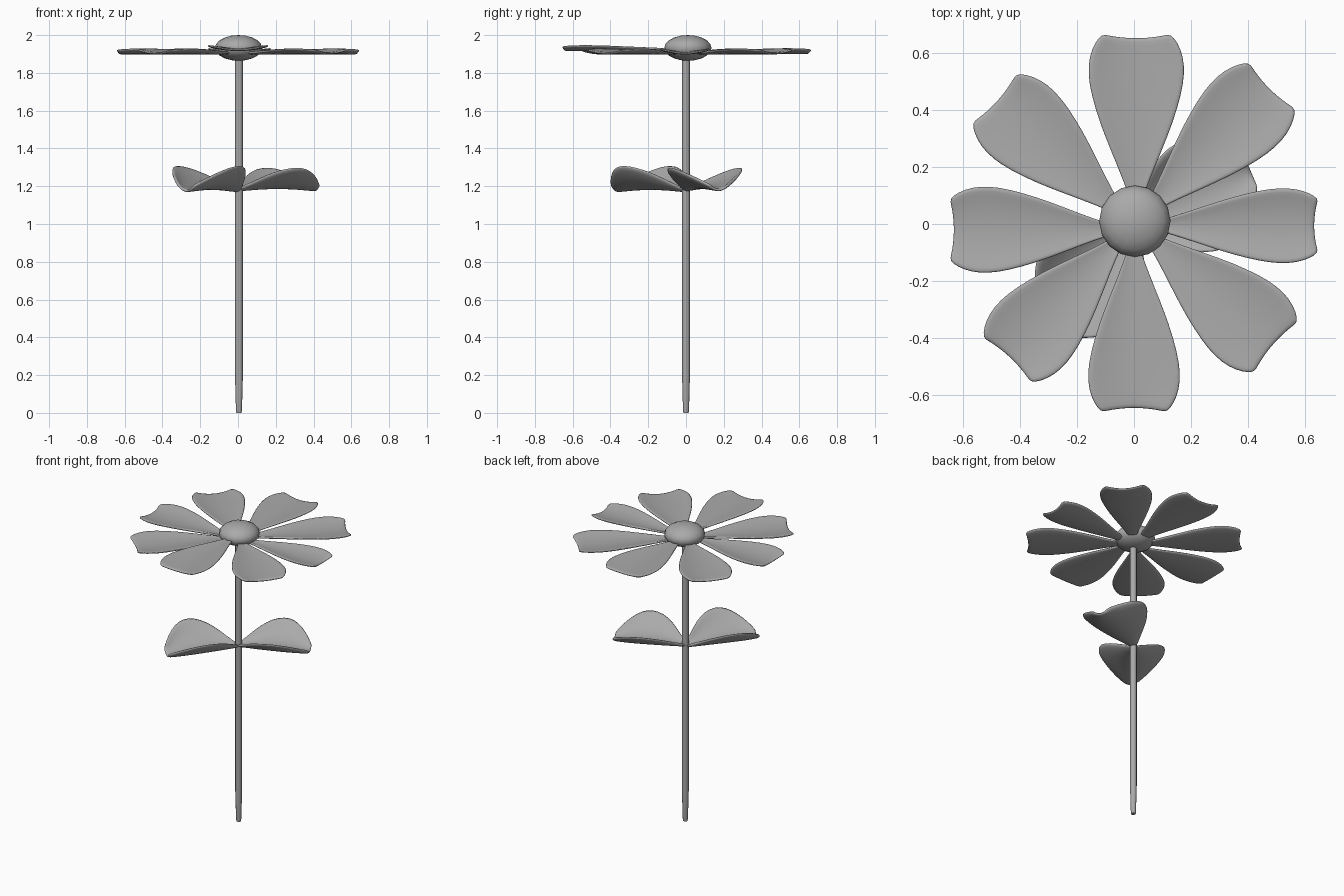
import bpy, bmesh
from math import radians, cos, sin, pi
from mathutils import Matrix, Vector

if "Cube" in bpy.data.objects:
    bpy.data.objects.remove(bpy.data.objects["Cube"], do_unlink=True)

# Single matte grey for the whole flower
grey = bpy.data.materials.new("plain_grey")
grey.use_nodes = True
COLOUR = (0.4, 0.4, 0.4, 1)
grey.diffuse_color = COLOUR
grey.node_tree.nodes["Principled BSDF"].inputs["Base Color"].default_value = COLOUR


def finish(name, bm, angle=60):
    bmesh.ops.recalc_face_normals(bm, faces=bm.faces)
    mesh = bpy.data.meshes.new(name)
    bm.to_mesh(mesh)
    bm.free()
    mesh.materials.append(grey)
    ob = bpy.data.objects.new(name, mesh)
    bpy.context.collection.objects.link(ob)
    bpy.ops.object.select_all(action="DESELECT")
    ob.select_set(True)
    bpy.context.view_layer.objects.active = ob
    bpy.ops.object.shade_smooth_by_angle(angle=radians(angle))
    return ob


def blade(name, outline, angle, width=1, length=1, lift=0.022, z=0, arch=0,
          notch=0, offset=(0, 0), thickness=0.013, columns=10):
    """Cupped blade: outline lists (distance along axis, half width)."""
    bm = bmesh.new()
    widest = max(w for _, w in outline)
    start, end = outline[0][0], outline[-1][0]
    rows = []
    for along, half in outline:
        s = (along - start) / (end - start)
        row = []
        for c in range(columns + 1):
            t = 2 * c / columns - 1
            x = along * length - notch * s ** 8 * (1 - t * t)
            height = lift * t * t * half / widest + arch * sin(pi * s)
            row.append(bm.verts.new((x, t * half * width, height)))
        rows.append(row)
    for a, b in zip(rows, rows[1:]):
        for c in range(columns):
            bm.faces.new((a[c], b[c], b[c + 1], a[c + 1]))
    bm.transform(Matrix.Translation((*offset, z)) @ Matrix.Rotation(radians(angle), 4, "Z"))
    ob = finish(name, bm)
    solid = ob.modifiers.new("thickness", "SOLIDIFY")
    solid.thickness, solid.offset = thickness, 0
    smooth = ob.modifiers.new("rounding", "SUBSURF")
    smooth.levels = smooth.render_levels = 1
    return ob


# Stem, tapering at the foot
bm = bmesh.new()
rings = []
for z, r in ((0, 0.014), (0.015, 0.016), (0.2, 0.021), (1.9, 0.021)):
    rings.append([bm.verts.new((0.005 + r * cos(i * pi / 6), r * sin(i * pi / 6), z))
                  for i in range(12)])
for a, b in zip(rings, rings[1:]):
    for i in range(12):
        j = (i + 1) % 12
        bm.faces.new((a[i], a[j], b[j], b[i]))
bm.faces.new(rings[0])
bm.faces.new(rings[-1])
finish("stem", bm, 40)

# Flattened flower centre
bm = bmesh.new()
bmesh.ops.create_uvsphere(bm, u_segments=16, v_segments=10, radius=1)
bmesh.ops.scale(bm, vec=Vector((0.125, 0.125, 0.068)), verts=bm.verts)
bmesh.ops.translate(bm, vec=Vector((0.003, 0.01, 1.932)), verts=bm.verts)
finish("flower_centre", bm)

# Eight petals: angle, width factor, length factor, height, sideways offset
petal_outline = [(0.07, 0.018), (0.13, 0.036), (0.25, 0.086), (0.35, 0.126), (0.45, 0.156),
                 (0.52, 0.167), (0.58, 0.163), (0.63, 0.143), (0.66, 0.118)]
petals = [
    (0, 0.8, 0.98, 1.904, (0, -0.006)),
    (45, 0.97, 1.04, 1.904, (0, 0)),
    (90, 1.02, 1.01, 1.906, (0.008, 0)),
    (138, 0.97, 1, 1.904, (0, 0)),
    (180, 0.92, 0.98, 1.904, (0, -0.02)),
    (227, 0.97, 0.99, 1.904, (0, 0)),
    (270, 0.98, 1, 1.922, (0, 0)),
    (319, 0.99, 1, 1.904, (0, 0)),
]
for i, (angle, width, length, z, offset) in enumerate(petals):
    blade(f"petal_{i + 1}", petal_outline, angle, width, length, z=z,
          notch=0.015, offset=offset)

# Two broad folded leaves on the stem
leaf_outline = [(0, 0.018), (0.05, 0.07), (0.11, 0.14), (0.18, 0.19), (0.25, 0.208),
                (0.31, 0.198), (0.37, 0.155), (0.42, 0.095), (0.45, 0.045)]
blade("leaf_left", leaf_outline, 23, lift=0.11, z=1.18, arch=0.012, thickness=0.016)
blade("leaf_right", leaf_outline, 233, length=1.02, lift=0.125, z=1.175, arch=0.012,
      thickness=0.016)
